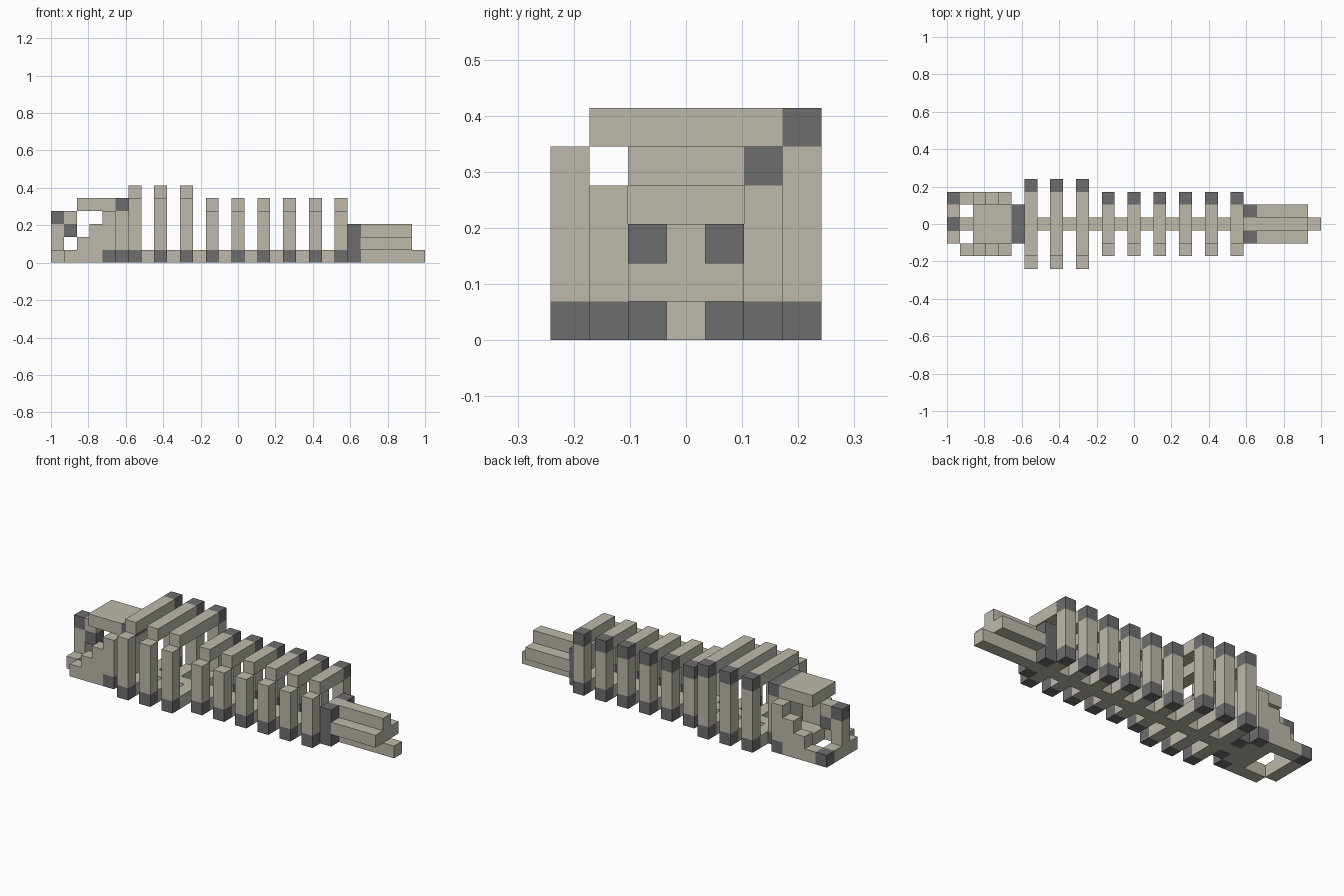
import bpy
import bmesh
from mathutils import Vector

if "Cube" in bpy.data.objects:
    bpy.data.objects.remove(bpy.data.objects["Cube"], do_unlink=True)

UNIT = 2 / 29                          # side of one block
ORIGIN = Vector((-1, -3.5 * UNIT, 0))  # corner of the block grid


def make_material(name, color):
    mat = bpy.data.materials.new(name)
    mat.use_nodes = True
    mat.diffuse_color = color
    mat.node_tree.nodes["Principled BSDF"].inputs["Base Color"].default_value = color
    return mat


bone = make_material("pale bone", (0.51, 0.485, 0.41, 1))
dark = make_material("dark grey", (0.155, 0.155, 0.155, 1))


def block(name, start, size, mat=bone):
    """A box given by its first grid cell and its size in cells."""
    bm = bmesh.new()
    bmesh.ops.create_cube(bm, size=UNIT)
    bmesh.ops.scale(bm, vec=size, verts=bm.verts)
    bmesh.ops.translate(bm, vec=Vector(size) * UNIT / 2, verts=bm.verts)
    mesh = bpy.data.meshes.new(name)
    bm.to_mesh(mesh)
    bm.free()
    mesh.materials.append(mat)
    obj = bpy.data.objects.new(name, mesh)
    obj.location = ORIGIN + Vector(start) * UNIT
    bpy.context.collection.objects.link(obj)


def rib(x, reach, height):
    """Closed rib hoop reaching out from the spine on both sides."""
    near, far = 3 - reach, 3 + reach
    for side, y in (("right", near), ("left", far)):
        block(f"rib_foot_{side}", (x, y, 0), (1, 1, 1), dark)
        block(f"rib_post_{side}", (x, y, 1), (1, 1, height - 1))
    block("rib_floor_right", (x, near + 1, 0), (1, reach - 1, 1))
    block("rib_floor_left", (x, 4, 0), (1, reach - 1, 1))
    block("rib_roof", (x, near + 1, height), (1, 2 * reach - 1, 1))
    block("rib_corner", (x, far, height), (1, 1, 1), dark)


# Spine and rib cage
block("spine", (5, 3, 0), (24, 1, 1))
for x in range(6, 12, 2):
    rib(x, 3, 5)
for x in range(12, 24, 2):
    rib(x, 2, 4)

# Tail with dark collar
block("tail_top", (23, 3, 2), (5, 1, 1))
block("tail_core", (23, 3, 1), (5, 1, 1))
for y in (2, 4):
    block("tail_collar", (23, y, 0), (1, 1, 3), dark)
    block("tail_side", (24, y, 1), (4, 1, 1))

# Back of the skull
for y in (2, 4):
    block("skull_base", (5, y, 0), (1, 1, 1), dark)
block("skull_wall", (5, 2, 1), (1, 3, 3))
block("skull_crest", (5, 2, 4), (1, 3, 1), dark)
block("skull_roof", (2, 2, 4), (3, 3, 1))

# Stepped jaw sides and jaw floor
for y in (1, 5):
    for step in range(1, 4):
        block("jaw_step", (step, y, 0), (1, 1, step))
    block("jaw_hinge", (4, y, 0), (1, 1, 1), dark)
    block("jaw_cheek", (4, y, 1), (1, 1, 3))
block("jaw_floor", (3, 2, 0), (2, 3, 1))
block("jaw_front", (0, 2, 0), (1, 3, 1))
block("jaw_corner", (0, 5, 0), (1, 1, 1), dark)

# Hooked snout
block("snout_post", (0, 3, 1), (1, 1, 2))
block("snout_tip", (0, 3, 3), (1, 1, 1), dark)
block("snout_bridge", (1, 3, 3), (1, 1, 1))
block("snout_inner", (1, 3, 2), (1, 1, 1), dark)
